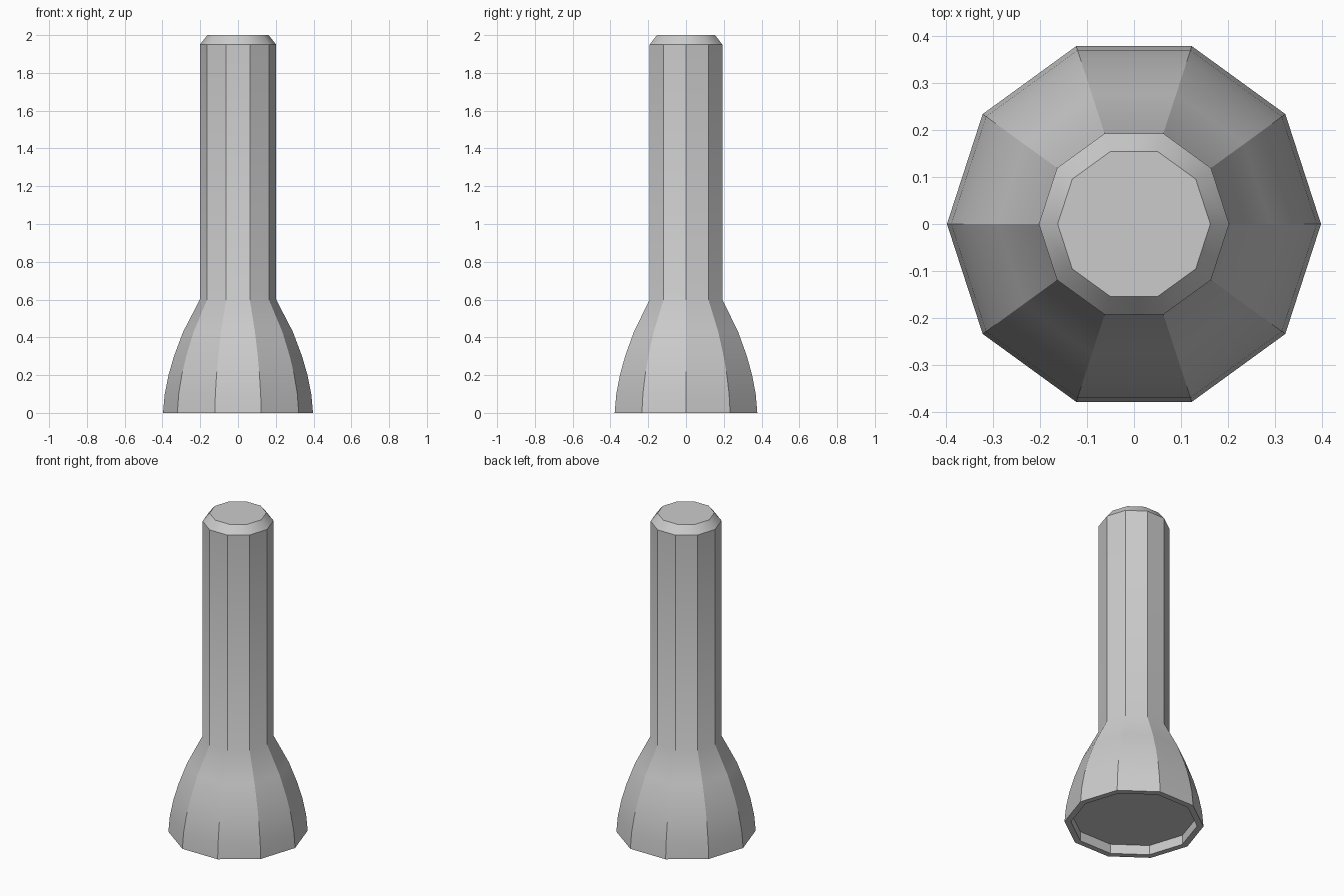
import bpy, bmesh, math

if "Cube" in bpy.data.objects:
    bpy.data.objects.remove(bpy.data.objects["Cube"])

SIDES = 10


def lathe(name, profile):
    """Ten-sided closed solid from (radius, z) points, capped at both ends."""
    bm = bmesh.new()
    rings = []
    for r, z in profile:
        rings.append([bm.verts.new((r * math.cos(2 * math.pi * i / SIDES),
                                    r * math.sin(2 * math.pi * i / SIDES), z))
                      for i in range(SIDES)])
    for a, b in zip(rings, rings[1:]):
        for i in range(SIDES):
            j = (i + 1) % SIDES
            bm.faces.new((a[i], a[j], b[j], b[i]))
    bm.faces.new(rings[0])
    bm.faces.new(rings[-1])
    bmesh.ops.recalc_face_normals(bm, faces=bm.faces)
    mesh = bpy.data.meshes.new(name)
    bm.to_mesh(mesh)
    bm.free()
    obj = bpy.data.objects.new(name, mesh)
    bpy.context.collection.objects.link(obj)
    bpy.ops.object.select_all(action='DESELECT')
    obj.select_set(True)
    bpy.context.view_layer.objects.active = obj
    bpy.ops.object.shade_smooth_by_angle(angle=math.radians(30))
    return obj


# Torch: flared head with recessed lens, straight grip, chamfered end
lathe("torch", [
    (0.36, 0.06), (0.36, 0.0),                      # lens recess
    (0.397, 0.0), (0.388, 0.1), (0.368, 0.2),       # flared head
    (0.339, 0.3), (0.29, 0.43), (0.202, 0.6),
    (0.202, 1.95), (0.162, 2.0),                    # grip and end cap
])
